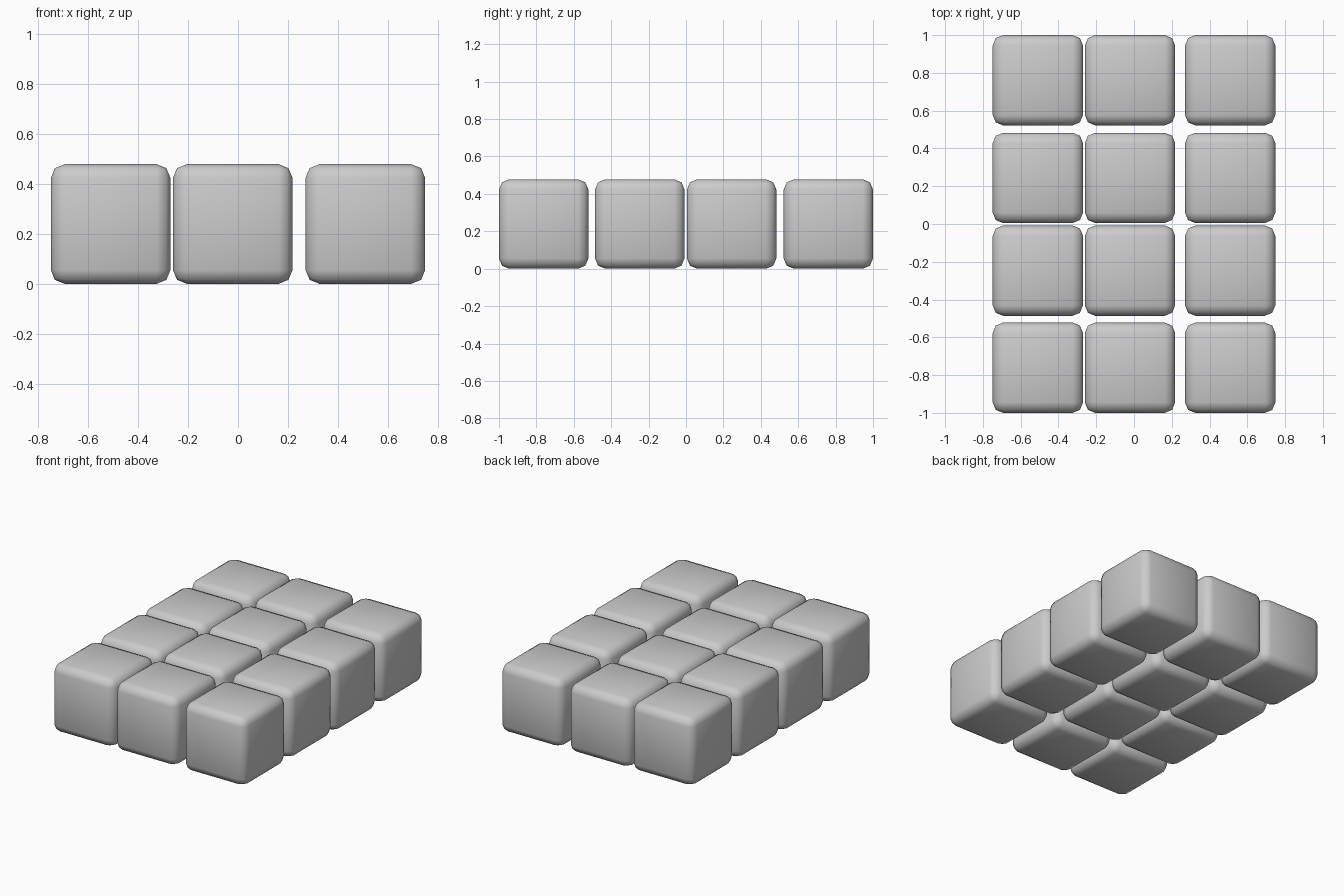
import bpy

if "Cube" in bpy.data.objects:
    bpy.data.objects.remove(bpy.data.objects["Cube"])

SIZE = 0.478
COLUMNS = (-0.509, -0.021, 0.509)
ROWS = (-0.761, -0.247, 0.244, 0.761)


def rounded_block(name, x, y):
    """Cube with two-step rounded edges, resting on the ground."""
    bpy.ops.mesh.primitive_cube_add(size=SIZE, location=(x, y, SIZE / 2))
    block = bpy.context.object
    block.name = name
    bevel = block.modifiers.new("rounded_edges", "BEVEL")
    bevel.width = 0.055
    bevel.segments = 2
    bpy.ops.object.shade_smooth()


# Grid of blocks, three across and four deep
for r, y in enumerate(ROWS):
    for c, x in enumerate(COLUMNS):
        rounded_block(f"block_row{r + 1}_column{c + 1}", x, y)
